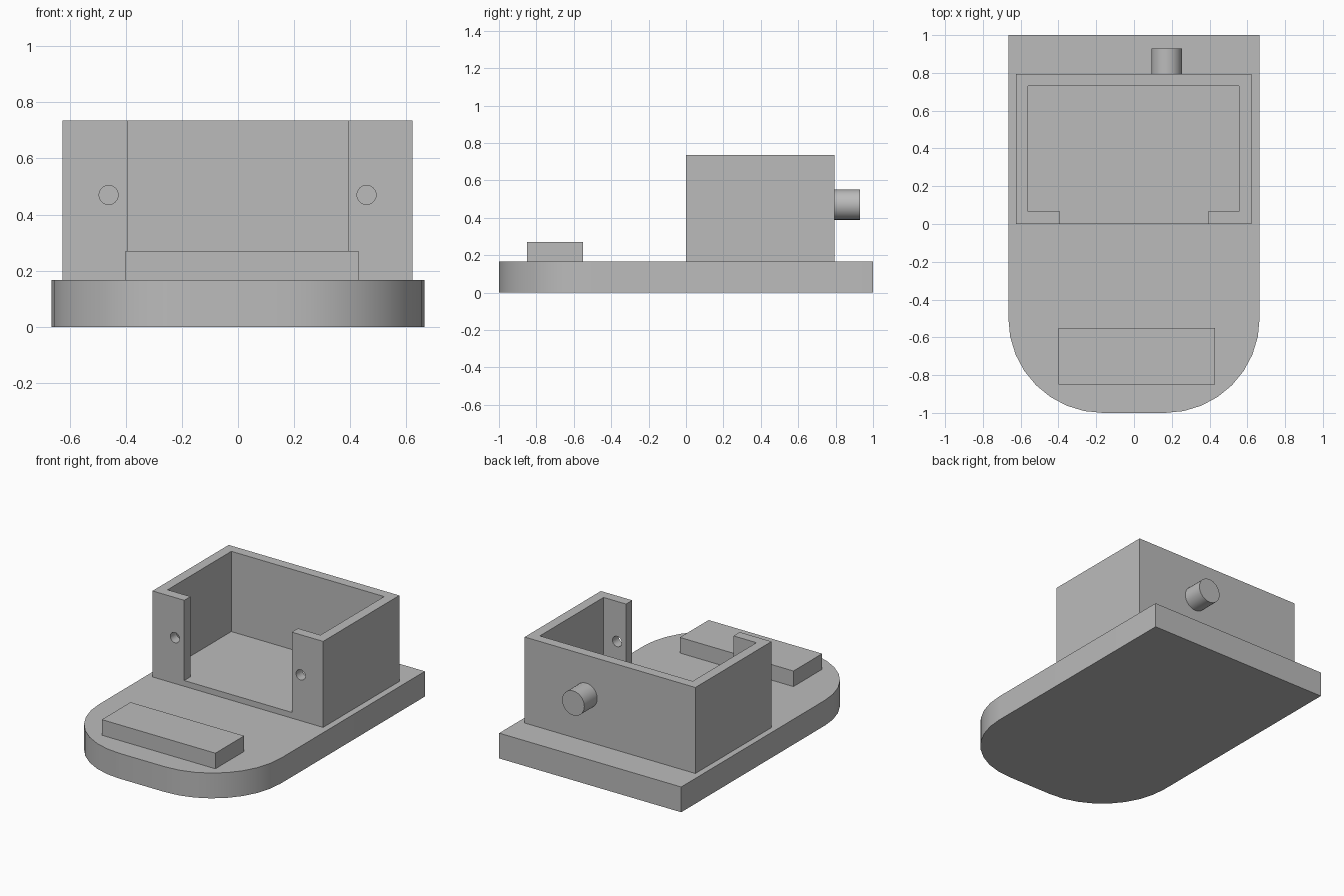
import bpy, bmesh, math

if "Cube" in bpy.data.objects:
    bpy.data.objects.remove(bpy.data.objects["Cube"], do_unlink=True)

grey = bpy.data.materials.new("plain grey")
grey.use_nodes = True
colour = (0.5, 0.5, 0.5, 1)
grey.diffuse_color = colour
grey.node_tree.nodes["Principled BSDF"].inputs["Base Color"].default_value = colour


def prism(name, outline, z0, z1):
    """Extrude a plan outline from z0 up to z1."""
    bm = bmesh.new()
    face = bm.faces.new([bm.verts.new((x, y, z0)) for x, y in outline])
    up = bmesh.ops.extrude_face_region(bm, geom=[face])["geom"]
    verts = [v for v in up if isinstance(v, bmesh.types.BMVert)]
    bmesh.ops.translate(bm, verts=verts, vec=(0, 0, z1 - z0))
    bmesh.ops.recalc_face_normals(bm, faces=bm.faces)
    mesh = bpy.data.meshes.new(name)
    bm.to_mesh(mesh)
    bm.free()
    obj = bpy.data.objects.new(name, mesh)
    bpy.context.collection.objects.link(obj)
    mesh.materials.append(grey)
    return obj


def rectangle(x0, x1, y0, y1):
    return [(x0, y0), (x1, y0), (x1, y1), (x0, y1)]


def rod(name, x, y0, y1, z, radius):
    """Cylinder lying along y."""
    bpy.ops.mesh.primitive_cylinder_add(
        vertices=32, radius=radius, depth=y1 - y0,
        location=(x, (y0 + y1) / 2, z), rotation=(math.pi / 2, 0, 0))
    obj = bpy.context.object
    obj.name = name
    obj.data.materials.append(grey)
    return obj


def smooth(obj):
    bpy.ops.object.select_all(action="DESELECT")
    obj.select_set(True)
    bpy.context.view_layer.objects.active = obj
    bpy.ops.object.shade_smooth_by_angle(angle=math.radians(35))


# Base plate with two rounded front corners
half, radius, steps = 0.665, 0.5, 8
base_top = 0.167
arc = [math.pi / 2 * i / steps for i in range(steps + 1)]
right_corner = [(-half + radius - radius * math.cos(a),
                 -1 + radius - radius * math.sin(a)) for a in arc]
left_corner = [(-x, y) for x, y in reversed(right_corner)]
smooth(prism("base_plate", right_corner + left_corner + [(half, 1), (-half, 1)],
             0, base_top))

# Raised block near the front
prism("front_block", rectangle(-0.40, 0.43, -0.85, -0.55), base_top, 0.27)

# Open-topped housing: thin floor, and walls with a wide front opening
floor_top, rim = 0.205, 0.735
left, right, back = 0.622, -0.625, 0.795
wall, lip = 0.065, 0.393
prism("housing_floor", rectangle(right, left, 0, back), base_top, floor_top)
walls = prism("housing_walls", [
    (-lip, 0), (right, 0), (right, back), (left, back), (left, 0), (lip, 0),
    (lip, wall), (left - wall, wall), (left - wall, back - wall),
    (right + wall, back - wall), (right + wall, wall), (-lip, wall)],
    floor_top, rim)

# Screw holes through the two front lips
for side, x in (("left", 0.458), ("right", -0.461)):
    cutter = rod(side + "_hole_cutter", x, -0.1, 0.15, 0.47, 0.034)
    cutter.hide_render = True
    cutter.hide_set(True)
    cut = walls.modifiers.new(side + " hole", "BOOLEAN")
    cut.operation = "DIFFERENCE"
    cut.solver = "EXACT"
    cut.object = cutter

# Peg on the back wall
smooth(rod("back_peg", 0.173, back, 0.93, 0.47, 0.081))
